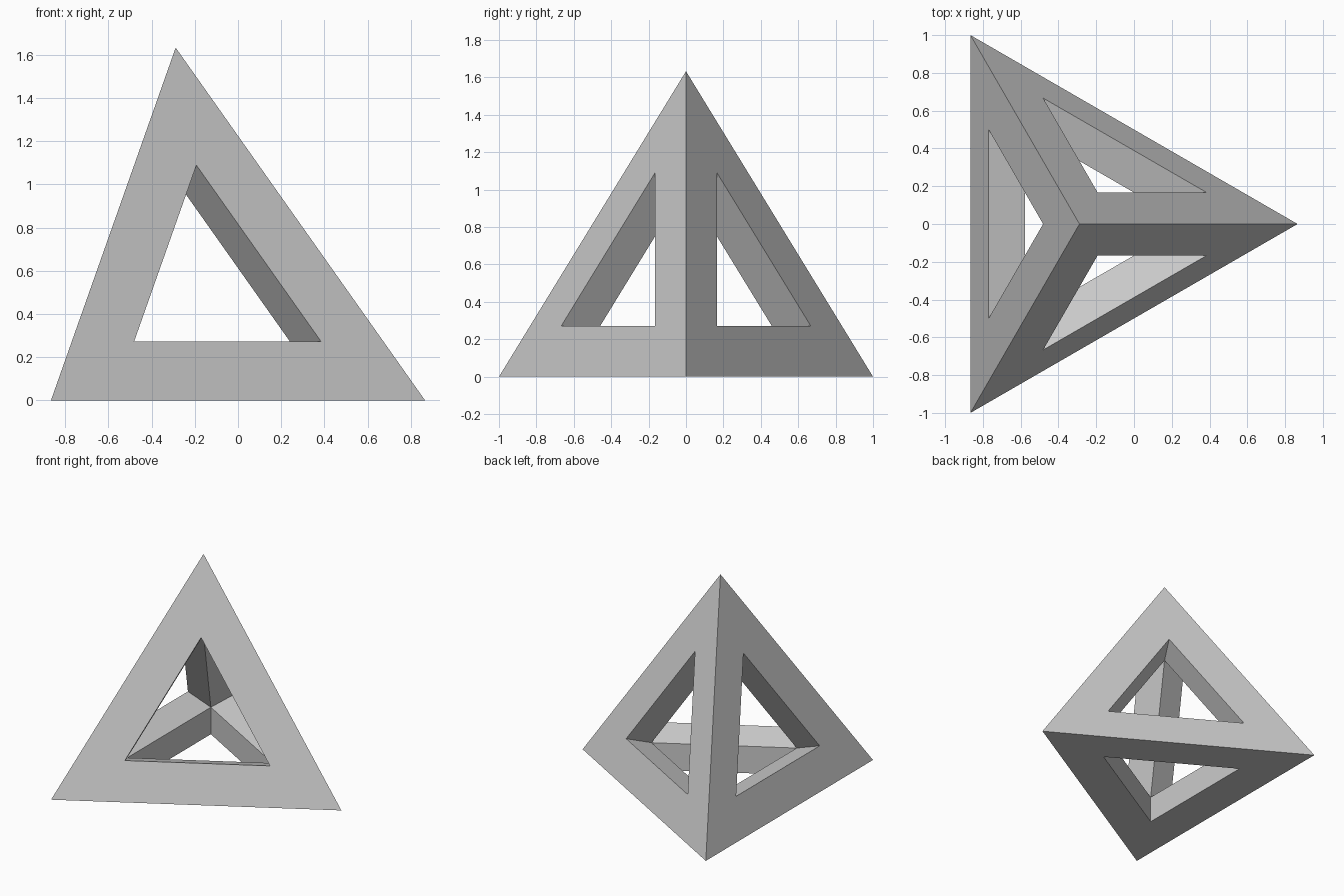
import bpy, bmesh
from math import sqrt, sin, cos, pi
from mathutils import Vector
from itertools import combinations

if "Cube" in bpy.data.objects:
    bpy.data.objects.remove(bpy.data.objects["Cube"])

EDGE = 2.0
RADIUS = EDGE / sqrt(3)
HEIGHT = EDGE * sqrt(2 / 3)
SHIFT = -RADIUS / 4          # centres the bounding box on x = 0
SCALE = 0.5                  # size of face openings and inner cavity

# Corners of the regular tetrahedron
corners = [Vector((RADIUS * cos(a) + SHIFT, RADIUS * sin(a), 0))
           for a in (0, 2 * pi / 3, 4 * pi / 3)]
corners.append(Vector((SHIFT, 0, HEIGHT)))
centre = sum(corners, Vector()) / 4

bm = bmesh.new()
outer = [bm.verts.new(c) for c in corners]
inner = [bm.verts.new(centre.lerp(c, SCALE)) for c in corners]

# Each triangular side: a flat rim around the opening, and walls going inward
for side in combinations(range(4), 3):
    mid = sum((corners[i] for i in side), Vector()) / 3
    hole = {i: bm.verts.new(mid.lerp(corners[i], SCALE)) for i in side}
    for a, b in combinations(side, 2):
        bm.faces.new((outer[a], outer[b], hole[b], hole[a]))
        bm.faces.new((hole[a], hole[b], inner[b], inner[a]))

bmesh.ops.recalc_face_normals(bm, faces=bm.faces[:])
mesh = bpy.data.meshes.new("tetrahedron_frame")
bm.to_mesh(mesh)
bm.free()
frame = bpy.data.objects.new("tetrahedron_frame", mesh)
bpy.context.collection.objects.link(frame)
